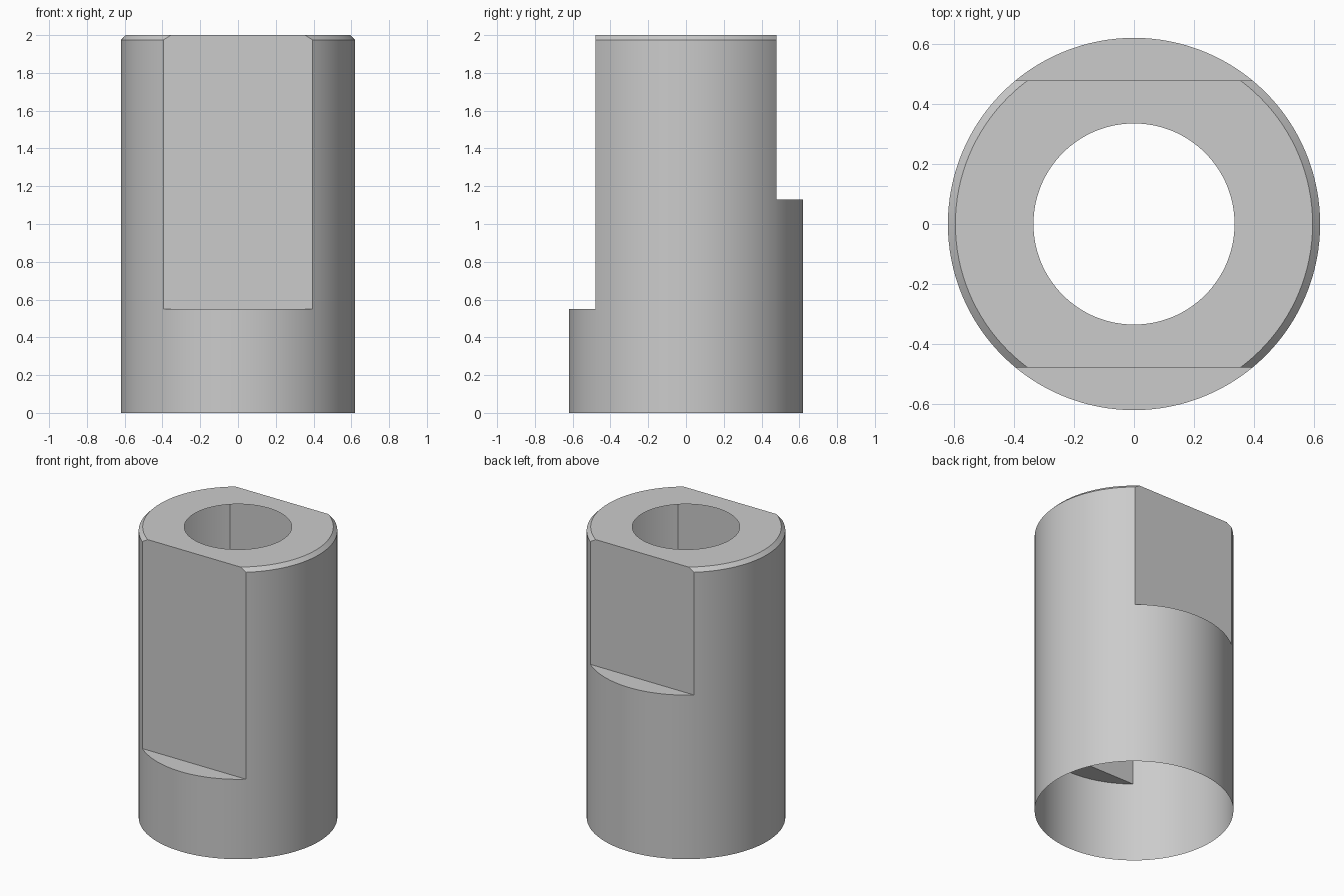
import bpy
import bmesh
import math

RADIUS, BORE, HEIGHT, CHAMFER = 0.62, 0.335, 2.0, 0.025
FLAT = 0.478                          # distance of each flat from the axis
FLATS = ((-1, 0.55), (1, 1.13))       # side in y, height of its ledge
EPS = 1e-4

cube = bpy.data.objects.get("Cube")
if cube:
    bpy.data.objects.remove(cube, do_unlink=True)

grey = bpy.data.materials.new("plain grey")
grey.use_nodes = True
colour = (0.6, 0.6, 0.6, 1)
grey.diffuse_color = colour
grey.node_tree.nodes["Principled BSDF"].inputs["Base Color"].default_value = colour

# Turned open shell: wall, chamfer and top ring
bm = bmesh.new()
profile = [(RADIUS, 0), (RADIUS, HEIGHT - CHAMFER),
           (RADIUS - CHAMFER, HEIGHT), (BORE, HEIGHT)]
verts = [bm.verts.new((r, 0, z)) for r, z in profile]
edges = [bm.edges.new(pair) for pair in zip(verts, verts[1:])]
bmesh.ops.spin(bm, geom=verts + edges, cent=(0, 0, 0), axis=(0, 0, 1),
               angle=math.tau, steps=128, use_merge=True)
bmesh.ops.remove_doubles(bm, verts=bm.verts, dist=EPS)


def cut(co, normal):
    bmesh.ops.bisect_plane(bm, geom=bm.verts[:] + bm.edges[:] + bm.faces[:],
                           dist=1e-5, plane_co=co, plane_no=normal)


# Wrench flats, each with a ledge below
for side, ledge in FLATS:
    cut((0, side * FLAT, 0), (0, 1, 0))
    cut((0, 0, ledge), (0, 0, 1))
    gone = []
    for f in bm.faces:
        c = f.calc_center_median()
        if c.y * side > FLAT and c.z > ledge:
            gone.append(f)
    bmesh.ops.delete(bm, geom=gone, context='FACES')

    def on_flat(v):
        return abs(v.co.y * side - FLAT) < EPS and v.co.z > ledge - EPS

    def on_ledge(v):
        return abs(v.co.z - ledge) < EPS and v.co.y * side > FLAT - EPS

    corners = [v for v in bm.verts if on_flat(v) and on_ledge(v)]
    chord = bm.edges.new(corners)
    for test in (on_flat, on_ledge):
        rim = [e for e in bm.edges if e != chord and e.is_boundary
               and all(test(v) for v in e.verts)]
        bmesh.ops.edgeloop_fill(bm, edges=rim + [chord])

bmesh.ops.recalc_face_normals(bm, faces=bm.faces)

mesh = bpy.data.meshes.new("sleeve")
bm.to_mesh(mesh)
bm.free()
mesh.materials.append(grey)
sleeve = bpy.data.objects.new("flatted_sleeve", mesh)
bpy.context.collection.objects.link(sleeve)

bpy.ops.object.select_all(action='DESELECT')
sleeve.select_set(True)
bpy.context.view_layer.objects.active = sleeve
bpy.ops.object.shade_smooth_by_angle(angle=math.radians(25))
